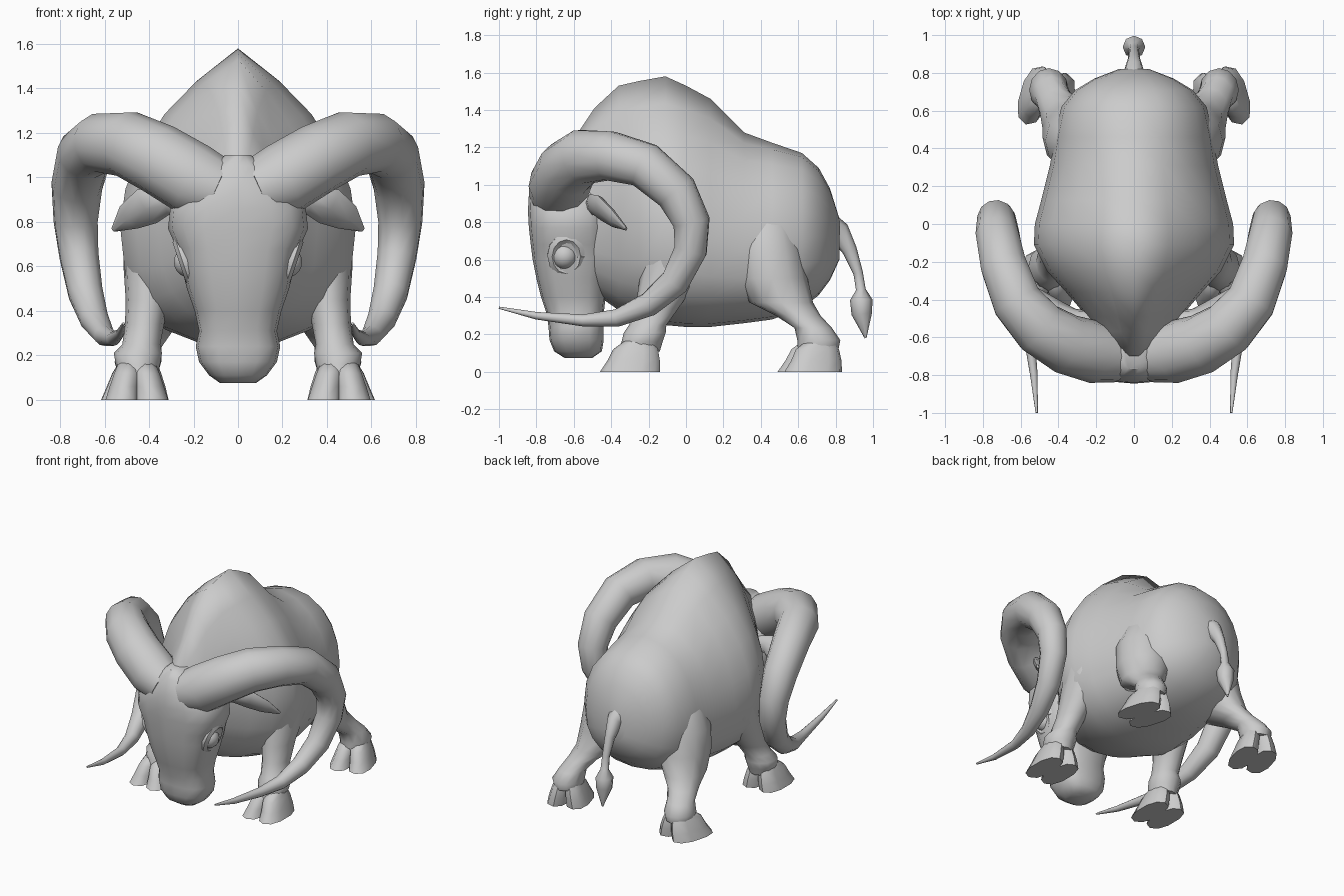
import bpy, bmesh
from math import sin, cos, pi, radians, copysign
from mathutils import Vector, Matrix


def finish(name, bm, angle=50):
    bmesh.ops.recalc_face_normals(bm, faces=bm.faces)
    me = bpy.data.meshes.new(name)
    bm.to_mesh(me)
    bm.free()
    ob = bpy.data.objects.new(name, me)
    bpy.context.collection.objects.link(ob)
    bpy.ops.object.select_all(action='DESELECT')
    ob.select_set(True)
    bpy.context.view_layer.objects.active = ob
    bpy.ops.object.shade_smooth_by_angle(angle=radians(angle))
    return ob


def mirror(ob):
    m = ob.modifiers.new("mirror", 'MIRROR')
    m.use_mirror_merge = False
    return ob


def loft(name, rings, angle=50):
    bm = bmesh.new()
    vs = [[bm.verts.new(p) for p in r] for r in rings]
    n = len(vs[0])
    for a, b in zip(vs, vs[1:]):
        for i in range(n):
            j = (i + 1) % n
            bm.faces.new((a[i], a[j], b[j], b[i]))
    bm.faces.new(vs[0])
    bm.faces.new(vs[-1])
    return finish(name, bm, angle)


def sgnpow(v, e):
    return copysign(abs(v) ** e, v)


def oval(cx, cy, z, rx, ry, n=12, e=1.0):
    """Horizontal ring; e below 1 squares it off."""
    return [Vector((cx + rx * sgnpow(sin(2 * pi * i / n), e),
                    cy + ry * sgnpow(cos(2 * pi * i / n), e), z)) for i in range(n)]


def tube(name, pts, side, n=12):
    """Tube through (x, y, z, radius across, radius along side)."""
    c = [Vector(p[:3]) for p in pts]
    u = Vector(side)
    rings = []
    for k, p in enumerate(pts):
        t = (c[min(k + 1, len(c) - 1)] - c[max(k - 1, 0)]).normalized()
        u = (u - t * u.dot(t)).normalized()
        v = t.cross(u)
        rings.append([c[k] + u * p[-1] * cos(2 * pi * i / n) + v * p[3] * sin(2 * pi * i / n)
                      for i in range(n)])
    return loft(name, rings)


# body: y, bottom, top, half width, height of widest point, ridge sharpness
body = [(.82, .60, .82, .08, .70, 0), (.77, .49, .98, .21, .72, 0), (.71, .41, 1.09, .31, .72, 0),
        (.62, .34, 1.17, .385, .72, 0), (.46, .28, 1.225, .42, .68, .05), (.31, .26, 1.28, .445, .67, .12),
        (.13, .24, 1.46, .49, .7, .25), (0, .24, 1.53, .525, .75, .32), (-.11, .25, 1.58, .53, .78, .37),
        (-.25, .29, 1.555, .46, .80, .37), (-.36, .33, 1.53, .36, .80, .4), (-.49, .42, 1.41, .25, .80, .4),
        (-.57, .5, 1.29, .2, .80, .4), (-.70, .65, 1.12, .12, .88, .3)]
rings = []
for y, zb, zt, w, zw, k in body:
    r = []
    for i in range(20):
        a = 2 * pi * i / 20
        s, c = sin(a), cos(a)
        s2 = sgnpow(s, .9)
        if c > 0:
            z = zw + (zt - zw) * ((1 - k) * c + k * (1 - abs(s2) ** .85))
        else:
            z = zw + (zw - zb) * sgnpow(c, .75)
        r.append(Vector((w * s2, y, z)))
    rings.append(r)
loft("body", rings, 100)

# head: z, front y, back y, half width
head = [(1.10, -.77, -.6, .06), (1.05, -.81, -.5, .12), (.95, -.84, -.42, .25), (.86, -.845, -.4, .305),
        (.77, -.84, -.4, .315), (.68, -.83, -.4, .275), (.60, -.82, -.4, .255), (.5, -.80, -.42, .23),
        (.4, -.775, -.43, .195), (.31, -.745, -.44, .175), (.24, -.735, -.44, .19), (.17, -.73, -.44, .175),
        (.11, -.705, -.45, .13), (.075, -.65, -.5, .08)]
loft("head", [oval(0, (f + b) / 2, z, w, (b - f) / 2, 16, .75) for z, f, b, w in head])

# horns
mirror(tube("horn", [(.08, -.70, .94, .14, .14), (.2, -.68, .99, .165, .165), (.36, -.635, 1.085, .16, .16),
                     (.50, -.55, 1.15, .15, .15), (.62, -.41, 1.155, .135, .135), (.69, -.22, 1.105, .125, .125),
                     (.725, -.05, .96, .115, .115), (.73, .03, .80, .1, .1), (.715, .025, .65, .09, .09),
                     (.685, -.06, .48, .08, .08), (.645, -.2, .36, .065, .065), (.6, -.37, .288, .047, .047),
                     (.56, -.55, .275, .032, .032), (.53, -.8, .3, .02, .02), (.515, -1, .343, .006, .006)],
            (0, 0, 1)))

# ears
mirror(tube("ear", [(.22, -.50, .88, .04, .04), (.32, -.49, .89, .035, .065), (.41, -.45, .87, .03, .09),
                    (.49, -.39, .82, .025, .065), (.56, -.32, .765, .008, .012)], (0, -.5, 1), 8))

# eyes and eyelids
bm = bmesh.new()
bmesh.ops.create_uvsphere(bm, u_segments=14, v_segments=10, radius=.07,
                          matrix=Matrix.Translation((.22, -.65, .62)))
mirror(finish("eye", bm))
lid = []
for i in range(13):
    a = 2 * pi * i / 12
    lid.append((.235 + .03 * sin(a), -.64 + .075 * cos(a), .625 + .09 * sin(a), .03, .03))
mirror(tube("eyelid", lid, (1, 0, 0), 6))

# tail with tuft
tube("tail", [(0, .74, .79, .08, .08), (0, .82, .745, .05, .06), (0, .875, .65, .033, .04),
              (0, .92, .53, .026, .026), (0, .935, .44, .03, .026), (0, .937, .385, .06, .06),
              (0, .94, .31, .055, .055), (0, .96, .18, .005, .005)], (0, 1, 0), 8)

# legs: x, y, z, radius x, radius y
legs = {
    "front_leg": [(.35, .0, .9, .12, .16), (.375, -.02, .72, .14, .19), (.39, -.04, .6, .125, .19),
                  (.405, -.11, .45, .1, .145), (.42, -.155, .34, .088, .115), (.435, -.205, .25, .085, .1),
                  (.45, -.22, .21, .108, .112), (.45, -.235, .16, .1, .11), (.45, -.25, .11, .085, .11)],
    "hind_leg": [(.2, .42, .95, .08, .1), (.27, .43, .82, .13, .15), (.295, .44, .66, .175, .18),
                 (.305, .46, .5, .18, .19), (.35, .51, .37, .135, .17), (.40, .60, .30, .1, .12),
                 (.435, .68, .235, .09, .1), (.45, .71, .17, .105, .115), (.45, .705, .12, .09, .11)],
}
for name, pts in legs.items():
    mirror(loft(name, [oval(*p) for p in pts], 70))

# cloven hooves: two toes per foot, turned outward on the hind feet
for name, x, y, turn in (("front_hoof", .455, -.25, 0), ("hind_hoof", .45, .71, 16)):
    turn_m = Matrix.Translation((x, y, 0)) @ Matrix.Rotation(radians(turn), 4, 'Z')
    for s, label in ((-1, "inner"), (1, "outer")):
        toe = [oval(s * .036, .0, .165, .05, .08, 10), oval(s * .044, -.02, .12, .06, .12, 10, .85),
               oval(s * .056, -.03, .06, .069, .14, 10, .85), oval(s * .067, -.05, 0, .077, .16, 10, .85)]
        mirror(loft(label + "_" + name, [[turn_m @ p for p in r] for r in toe]))
